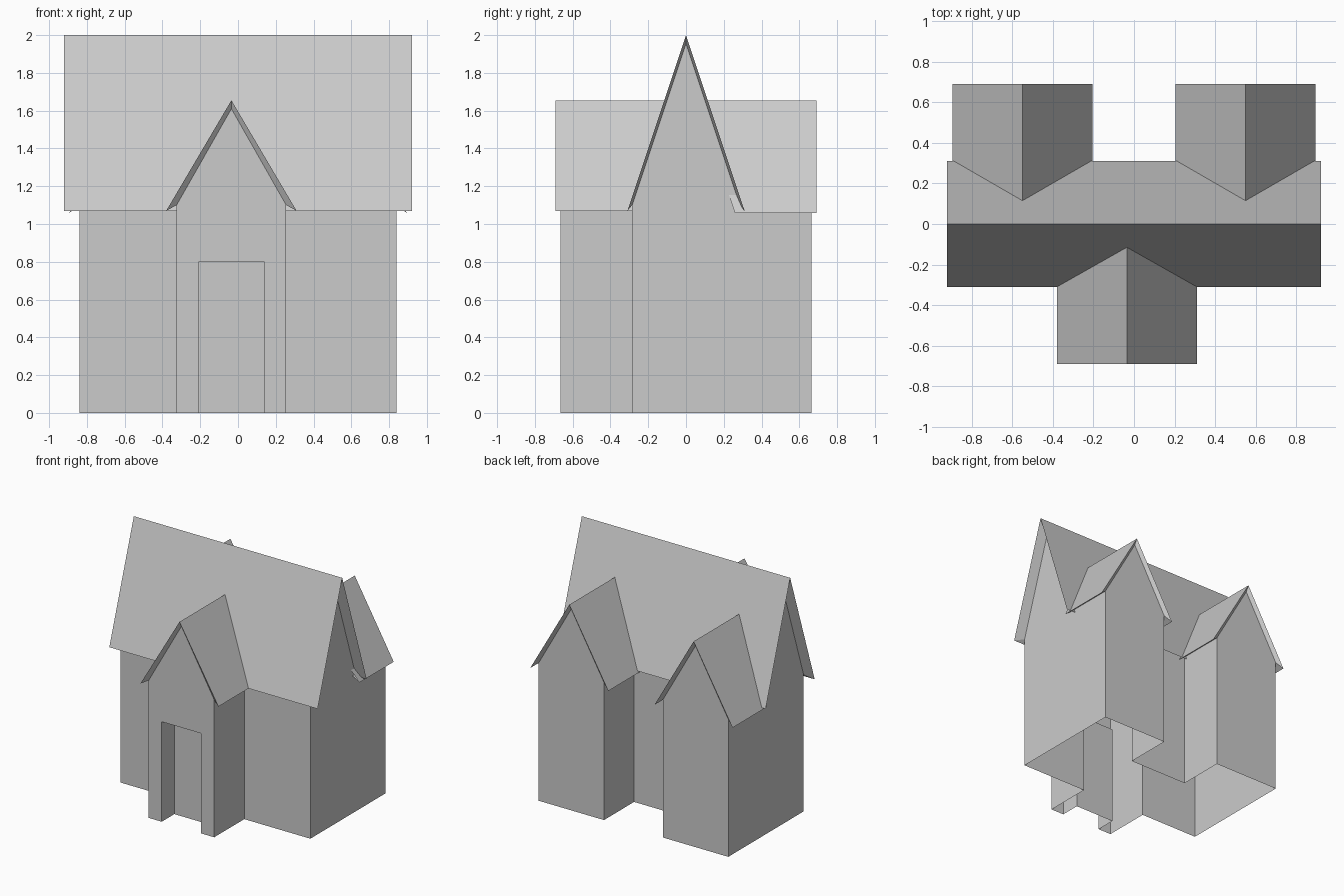
import bpy, bmesh

if "Cube" in bpy.data.objects:
    bpy.data.objects.remove(bpy.data.objects["Cube"])

WALL_TOP = 1.1      # top of the straight walls, under the eaves
BODY_Y, WING_Y = 0.285, 0.665
HALF = 0.29         # half width of a wing


def make(name, faces):
    """Object from a list of faces given as corner points."""
    bm = bmesh.new()
    for f in faces:
        bm.faces.new([bm.verts.new(p) for p in f])
    bmesh.ops.remove_doubles(bm, verts=bm.verts, dist=0.0005)
    bmesh.ops.recalc_face_normals(bm, faces=bm.faces)
    me = bpy.data.meshes.new(name)
    bm.to_mesh(me)
    bm.free()
    ob = bpy.data.objects.new(name, me)
    bpy.context.collection.objects.link(ob)
    return ob


def wall(a, b, top=WALL_TOP):
    return [(*a, 0), (*b, 0), (*b, top), (*a, top)]


# Outer walls: open-bottomed shell, the front of the entrance wing is left for the door
L, R = -0.325, 0.255
outline = [(R, -WING_Y), (R, -BODY_Y), (0.84, -BODY_Y), (0.84, WING_Y), (0.26, WING_Y),
           (0.26, BODY_Y), (-0.26, BODY_Y), (-0.26, WING_Y), (-0.84, WING_Y),
           (-0.84, -BODY_Y), (L, -BODY_Y), (L, -WING_Y)]
faces = [wall(a, b) for a, b in zip(outline, outline[1:])]

# Entrance front with recessed doorway
DL, DR, DZ, DY = -0.21, 0.14, 0.8, -0.505
F = -WING_Y
faces.append([(L, F, 0), (DL, F, 0), (DL, F, DZ), (DR, F, DZ), (DR, F, 0), (R, F, 0),
              (R, F, WALL_TOP), (L, F, WALL_TOP)])
faces += [wall((DL, F), (DL, DY), DZ), wall((DL, DY), (DR, DY), DZ),
          wall((DR, DY), (DR, F), DZ),
          [(DL, F, DZ), (DR, F, DZ), (DR, DY, DZ), (DL, DY, DZ)]]

# Gable triangles of body and wings
for x in (-0.84, 0.84):
    faces.append([(x, -BODY_Y, WALL_TOP), (x, BODY_Y, WALL_TOP), (x, 0, 1.955)])
for cx, y in ((-0.035, -WING_Y), (0.55, WING_Y), (-0.55, WING_Y)):
    faces.append([(cx - HALF, y, WALL_TOP), (cx + HALF, y, WALL_TOP), (cx, y, 1.61)])
make("walls", faces)

# Main roof: two slopes, tapered gable edges and eave undersides
RX, RY, RZ, EZ = 0.922, 0.31, 2.0, 1.07
faces = []
for s in (-1, 1):
    faces.append([(-RX, s * RY, EZ), (RX, s * RY, EZ), (RX, 0, RZ), (-RX, 0, RZ)])
    faces.append([(-RX, s * RY, EZ), (RX, s * RY, EZ),
                  (0.84, s * BODY_Y, WALL_TOP), (-0.84, s * BODY_Y, WALL_TOP)])
    for e in (-1, 1):
        faces.append([(e * RX, s * RY, EZ), (e * RX, 0, RZ),
                      (e * 0.84, 0, 1.955), (e * 0.84, s * BODY_Y, WALL_TOP)])
make("main_roof", faces)


def wing_roof(name, cx, d, eave):
    """Wing roof facing d (-1 front, 1 back), cut off just under the main slope."""
    ridge, hw, end = 1.655, 0.345, 0.69

    def inner(z):
        return d * (RY * (RZ - z) / (RZ - EZ) - 0.055)
    faces = []
    for s in (-1, 1):
        xo, xi = cx + s * hw, cx + s * HALF
        faces.append([(xo, d * end, eave), (cx, d * end, ridge),
                      (cx, inner(ridge), ridge), (xo, inner(eave), eave)])
        faces.append([(xo, d * end, eave), (cx, d * end, ridge),
                      (cx, d * WING_Y, 1.61), (xi, d * WING_Y, WALL_TOP)])
        faces.append([(xo, d * end, eave), (xo, inner(eave), eave),
                      (xi, inner(WALL_TOP), WALL_TOP), (xi, d * WING_Y, WALL_TOP)])
    make(name, faces)


wing_roof("entrance_roof", -0.035, -1, 1.07)
wing_roof("back_roof_right", 0.55, 1, 1.057)
wing_roof("back_roof_left", -0.55, 1, 1.057)
